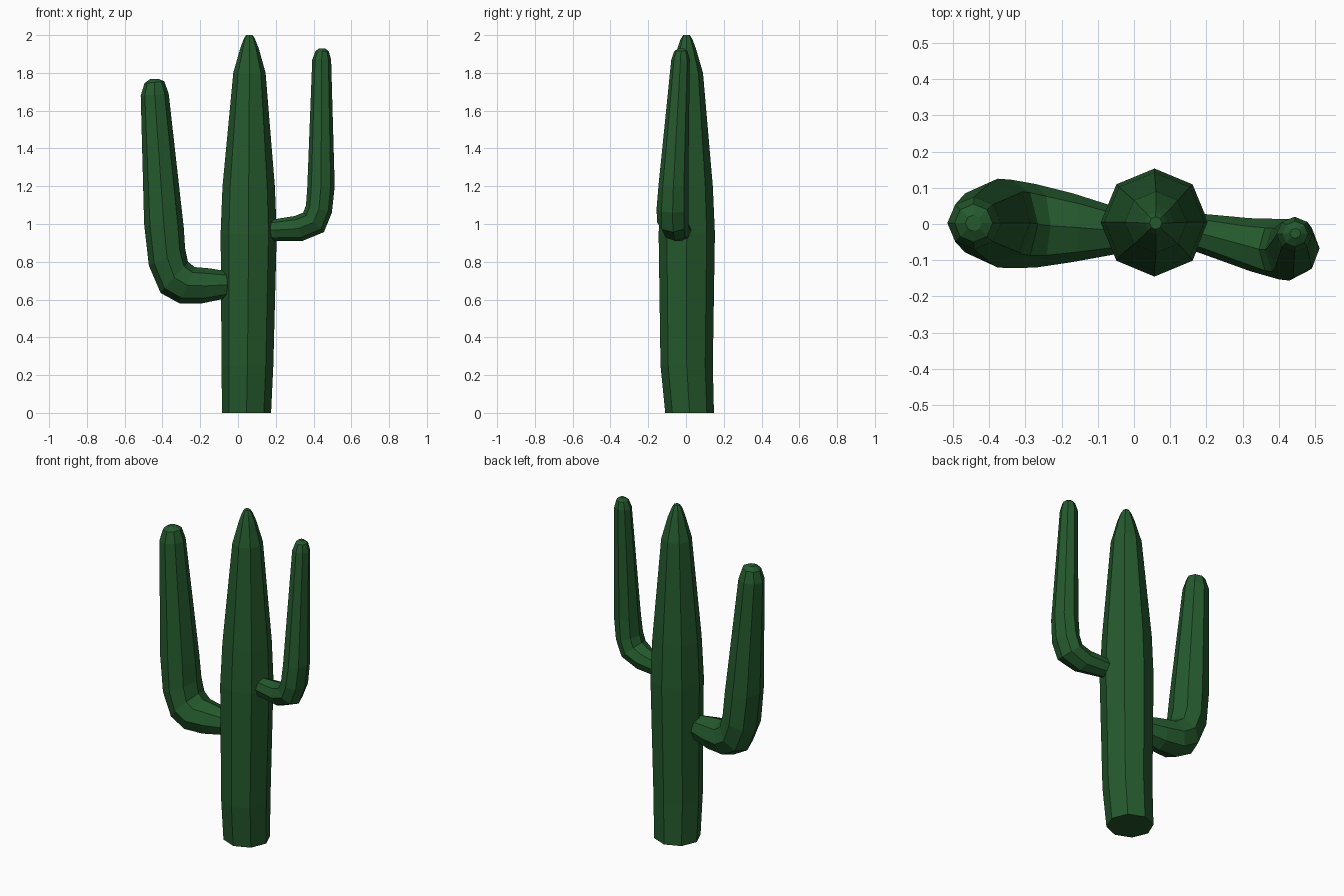
import bpy, bmesh
from math import cos, sin, pi
from mathutils import Vector

SIDES = 8
green = bpy.data.materials.new("cactus_green")
green.diffuse_color = (0.018, 0.10, 0.026, 1)


def loft(name, sections):
    """Skin octagons, each given as outer (x, z), inner (x, z), y min, y max."""
    bm = bmesh.new()
    rings = []
    for ox, oz, ix, iz, y0, y1 in sections:
        centre = Vector(((ox + ix) / 2, (y0 + y1) / 2, (oz + iz) / 2))
        u = Vector(((ox - ix) / 2, 0, (oz - iz) / 2))
        v = Vector((0, (y1 - y0) / 2, 0))
        rings.append([bm.verts.new(centre + u * cos(2 * pi * k / SIDES) + v * sin(2 * pi * k / SIDES))
                      for k in range(SIDES)])
    for a, b in zip(rings, rings[1:]):
        for k in range(SIDES):
            n = (k + 1) % SIDES
            bm.faces.new((a[k], a[n], b[n], b[k]))
    bm.faces.new(rings[0])
    bm.faces.new(rings[-1])
    bmesh.ops.recalc_face_normals(bm, faces=bm.faces)
    mesh = bpy.data.meshes.new(name)
    bm.to_mesh(mesh)
    bm.free()
    mesh.materials.append(green)
    obj = bpy.data.objects.new(name, mesh)
    bpy.context.collection.objects.link(obj)
    return obj


# Trunk: z, x min, x max, y min, y max
trunk = [
    (0.00, -0.085, 0.175, -0.11, 0.148),
    (0.25, -0.087, 0.187, -0.135, 0.142),
    (0.95, -0.092, 0.205, -0.145, 0.153),
    (1.20, -0.082, 0.195, -0.13, 0.142),
    (1.80, -0.025, 0.146, -0.08, 0.09),
    (1.93, 0.012, 0.11, -0.045, 0.052),
    (1.98, 0.03, 0.09, -0.028, 0.033),
    (2.00, 0.043, 0.077, -0.015, 0.02),
]
loft("trunk", [(x0, z, x1, z, y0, y1) for z, x0, x1, y0, y1 in trunk])

# Left arm, thick and low
loft("left_arm", [
    (0.00, 0.63, 0.00, 0.73, -0.06, 0.06),
    (-0.06, 0.607, -0.06, 0.75, -0.085, 0.05),
    (-0.19, 0.58, -0.15, 0.765, -0.105, 0.085),
    (-0.31, 0.58, -0.23, 0.772, -0.12, 0.11),
    (-0.41, 0.635, -0.265, 0.80, -0.122, 0.122),
    (-0.472, 0.78, -0.28, 0.87, -0.12, 0.125),
    (-0.497, 1.00, -0.287, 0.98, -0.112, 0.118),
    (-0.515, 1.68, -0.367, 1.69, -0.07, 0.075),
    (-0.495, 1.745, -0.39, 1.755, -0.05, 0.055),
    (-0.465, 1.768, -0.42, 1.768, -0.02, 0.025),
])

# Right arm, slim and high, swinging slightly forward
loft("right_arm", [
    (0.12, 0.92, 0.12, 1.01, -0.06, 0.025),
    (0.19, 0.91, 0.19, 1.025, -0.083, 0.028),
    (0.34, 0.91, 0.30, 1.042, -0.13, 0.016),
    (0.455, 0.957, 0.345, 1.06, -0.153, 0.014),
    (0.497, 1.06, 0.36, 1.10, -0.156, 0.014),
    (0.512, 1.20, 0.367, 1.20, -0.146, 0.012),
    (0.493, 1.87, 0.393, 1.87, -0.078, 0.02),
    (0.48, 1.915, 0.41, 1.915, -0.062, 0.008),
    (0.46, 1.93, 0.43, 1.93, -0.04, -0.012),
])
